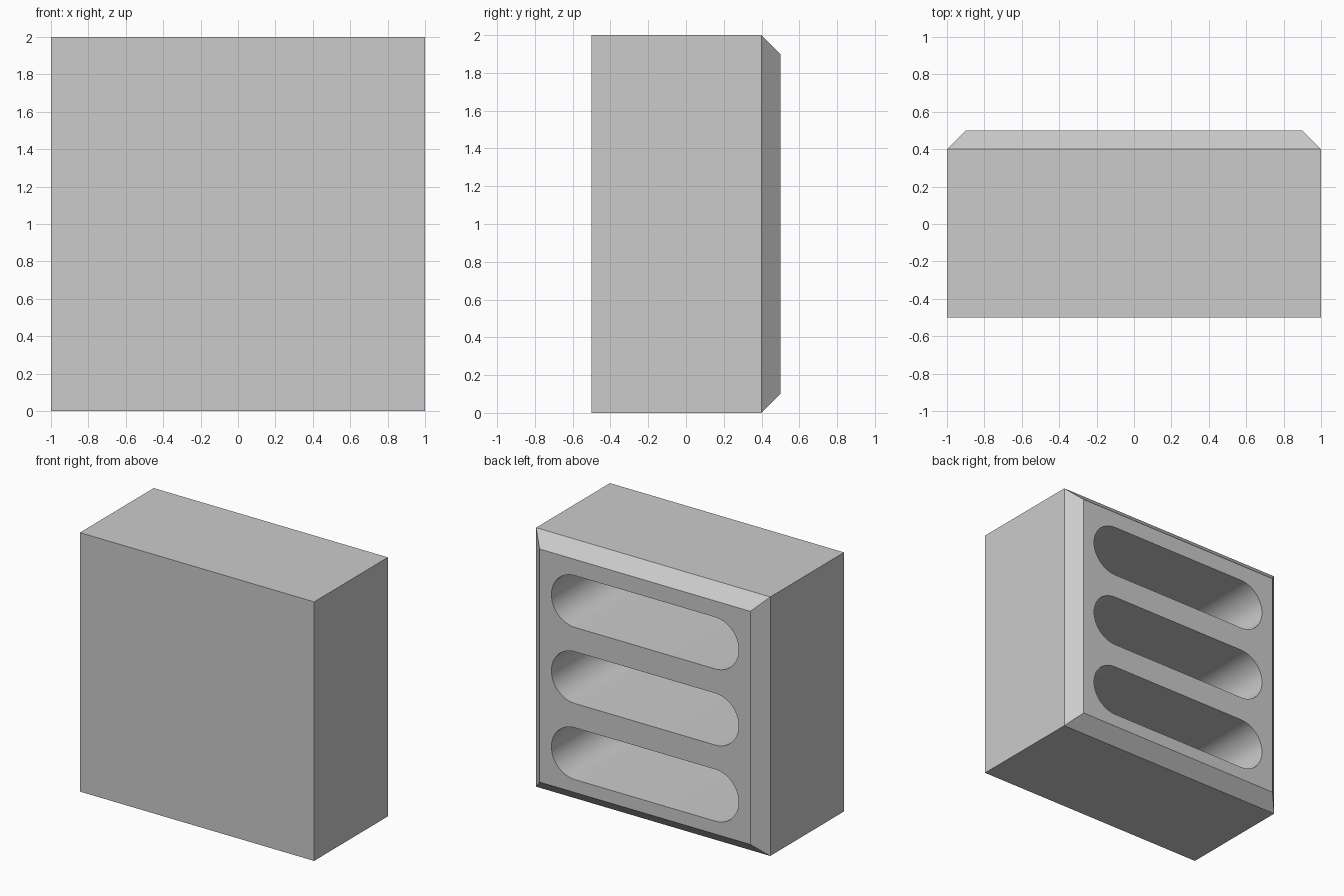
import bpy, bmesh, math

if "Cube" in bpy.data.objects:
    bpy.data.objects.remove(bpy.data.objects["Cube"])

grey = bpy.data.materials.new("light grey")
grey.diffuse_color = (0.6, 0.6, 0.6, 1)
grey.use_nodes = True
grey.node_tree.nodes["Principled BSDF"].inputs["Base Color"].default_value = grey.diffuse_color


def loft(name, rings):
    """Solid skinned through rings of equal point count, capped at both ends."""
    bm = bmesh.new()
    loops = [[bm.verts.new(p) for p in ring] for ring in rings]
    n = len(loops[0])
    for a, b in zip(loops, loops[1:]):
        for i in range(n):
            j = (i + 1) % n
            bm.faces.new((a[i], a[j], b[j], b[i]))
    bm.faces.new(loops[0])
    bm.faces.new(loops[-1])
    bmesh.ops.recalc_face_normals(bm, faces=bm.faces)
    mesh = bpy.data.meshes.new(name)
    bm.to_mesh(mesh)
    bm.free()
    mesh.materials.append(grey)
    obj = bpy.data.objects.new(name, mesh)
    bpy.context.collection.objects.link(obj)
    return obj


def square(y, half):
    return [(sx * half, y, 1 + sz * half)
            for sx, sz in ((-1, -1), (1, -1), (1, 1), (-1, 1))]


def capsule(y, z, half=0.6, r=0.2, steps=24):
    """Horizontal slot outline with round ends."""
    pts = []
    for side, start in ((1, -math.pi / 2), (-1, math.pi / 2)):
        for i in range(steps + 1):
            a = start + math.pi * i / steps
            pts.append((side * half + r * math.cos(a), y, z + r * math.sin(a)))
    return pts


# Block with a chamfered back
block = loft("slotted_block", [square(-0.5, 1), square(0.4, 1), square(0.5, 0.9)])

# Three deep slots cut into the back
for k in range(3):
    z = 0.4 + 0.5875 * k
    cutter = loft("slot_cutter", [capsule(-0.4, z), capsule(0.6, z)])
    cutter.hide_render = True
    mod = block.modifiers.new("slot", 'BOOLEAN')
    mod.operation = 'DIFFERENCE'
    mod.solver = 'EXACT'
    mod.object = cutter
    bpy.context.view_layer.objects.active = block
    bpy.ops.object.modifier_apply(modifier=mod.name)
    bpy.data.objects.remove(cutter)

# Smooth slot ends, crisp block edges
bpy.ops.object.select_all(action='DESELECT')
block.select_set(True)
bpy.context.view_layer.objects.active = block
bpy.ops.object.shade_smooth_by_angle(angle=math.radians(30))
